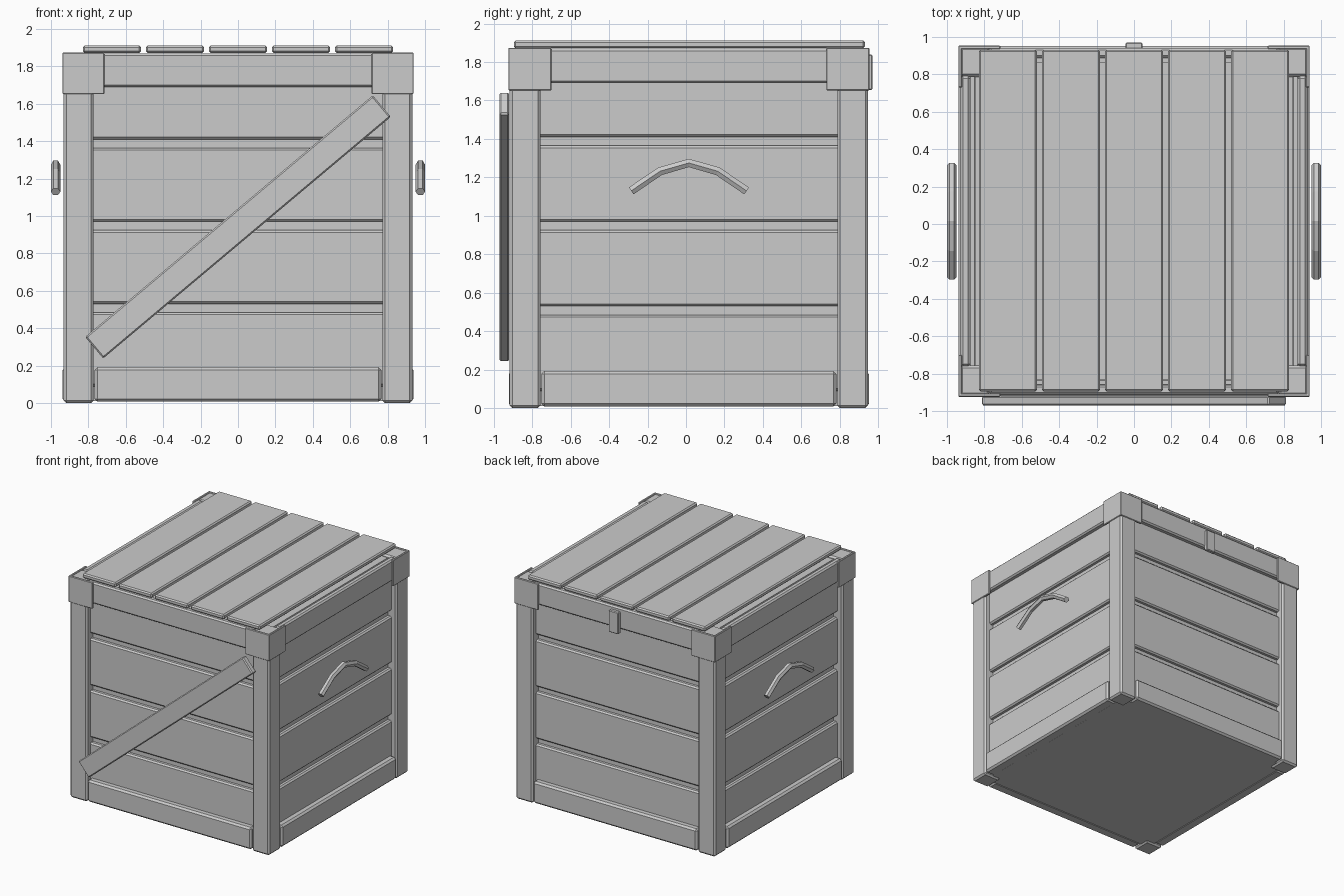
import bpy, bmesh, math
from mathutils import Matrix, Vector

if "Cube" in bpy.data.objects:
    bpy.data.objects.remove(bpy.data.objects["Cube"])

YC = 0.015  # crate centre in y


def box(name, x, y, z, bevel=0.012, turn=None):
    """Bevelled box from (min, max) ranges; turn is an optional local rotation."""
    bm = bmesh.new()
    bmesh.ops.create_cube(bm, size=1)
    size = Vector((abs(x[1] - x[0]), abs(y[1] - y[0]), abs(z[1] - z[0])))
    bmesh.ops.scale(bm, vec=size, verts=bm.verts)
    if bevel:
        bmesh.ops.bevel(bm, geom=bm.edges[:], offset=bevel, segments=1, affect='EDGES')
    m = Matrix.Translation((sum(x) / 2, sum(y) / 2, sum(z) / 2))
    if turn:
        m = m @ turn
    bm.transform(m)
    return finish(name, bm)


def finish(name, bm):
    bmesh.ops.recalc_face_normals(bm, faces=bm.faces)
    me = bpy.data.meshes.new(name)
    bm.to_mesh(me)
    bm.free()
    ob = bpy.data.objects.new(name, me)
    bpy.context.collection.objects.link(ob)
    return ob


def side_box(name, side, half, depth, z, bevel=0.012):
    """Box lying along one of the four walls (side 0 = front, turning by 90 degrees)."""
    ob = box(name, (-half, half), (-depth[1], -depth[0]), z, bevel)
    ob.data.transform(Matrix.Translation((0, YC, 0)) @ Matrix.Rotation(side * math.pi / 2, 4, 'Z'))
    return ob


# inner body
box("inner_body", (-0.85, 0.85), (YC - 0.85, YC + 0.85), (0.012, 1.85), 0)

# wall planks and rails on all four sides
for s, wall in enumerate(("front", "right", "back", "left")):
    for i in range(4):
        z0 = 0.09 + 0.44 * i
        side_box(f"{wall}_plank_{i + 1}", s, 0.80, (0.84, 0.885), (z0, z0 + 0.395))
    side_box(f"{wall}_bottom_rail", s, 0.767, (0.84, 0.937), (0.008, 0.192), 0.015)
    side_box(f"{wall}_top_rail", s, 0.775, (0.875, 0.927), (1.69, 1.87))

# corner posts with two thin cap plates each
for sx in (-1, 1):
    for sy in (-1, 1):
        tag = ("front" if sy < 0 else "back") + ("_left" if sx < 0 else "_right")
        box(f"{tag}_post", (sx * 0.772, sx * 0.932),
            (YC + sy * 0.772, YC + sy * 0.932), (0, 1.868), 0.014)
        box(f"{tag}_cap_plate_a", (sx * 0.715, sx * 0.939),
            (YC + sy * 0.920, YC + sy * 0.939), (1.652, 1.874), 0.004)
        box(f"{tag}_cap_plate_b", (sx * 0.920, sx * 0.939),
            (YC + sy * 0.715, YC + sy * 0.939), (1.652, 1.874), 0.004)

# lid planks
for i in range(5):
    c = (i - 2) * 0.337
    box(f"lid_plank_{i + 1}", (c - 0.156, c + 0.156),
        (YC - 0.911, YC + 0.916), (1.872, 1.912), 0.01)

# diagonal brace on the front
box("front_brace", (-1.004, 1.004), (-0.97, -0.92), (0.867, 1.017), 0.008,
    Matrix.Rotation(-math.radians(40.03), 4, 'Y'))

# latch on the back
box("back_latch", (-0.045, 0.045), (0.935, 0.97), (1.655, 1.84), 0.006)


# arched six-sided side handles
def handle(name, x):
    pts = [Vector((x, YC + y, z)) for y, z in
           ((-0.30, 1.13), (-0.15, 1.232), (0, 1.275), (0.15, 1.232), (0.30, 1.13))]
    bm = bmesh.new()
    rings = []
    for i, p in enumerate(pts):
        t = (pts[min(i + 1, 4)] - pts[max(i - 1, 0)]).normalized()
        n = Vector((0, -t.z, t.y))
        rings.append([bm.verts.new(p + 0.025 * (math.cos(a) * Vector((1, 0, 0)) + math.sin(a) * n))
                      for a in (k * math.pi / 3 for k in range(6))])
    for a, b in zip(rings, rings[1:]):
        for k in range(6):
            bm.faces.new((a[k], a[(k + 1) % 6], b[(k + 1) % 6], b[k]))
    bm.faces.new(rings[0])
    bm.faces.new(rings[-1])
    finish(name, bm)


handle("left_handle", -0.975)
handle("right_handle", 0.975)
